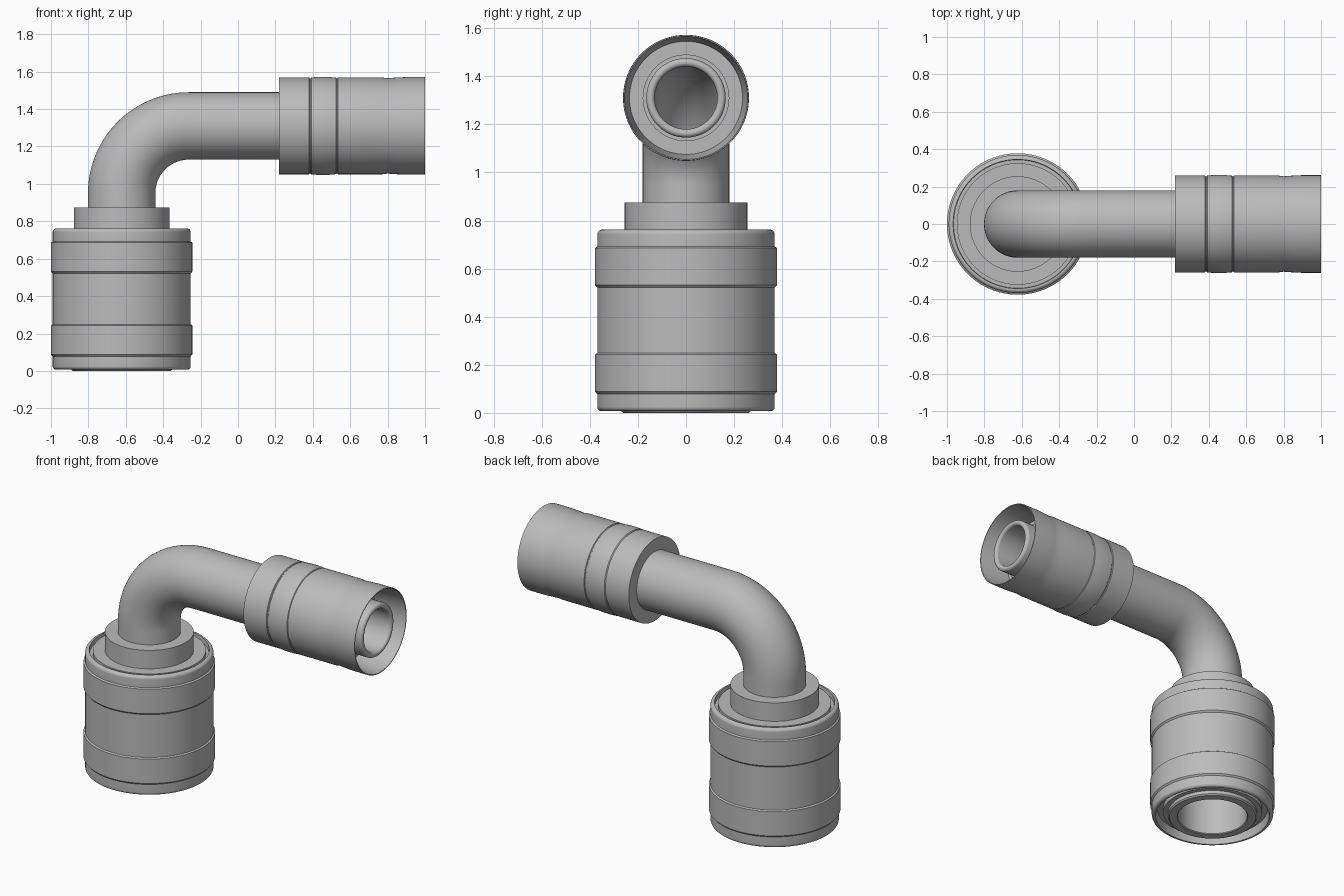
import bpy, bmesh, math
from mathutils import Vector, Matrix

SEG = 96
cube = bpy.data.objects.get("Cube")
if cube:
    bpy.data.objects.remove(cube)

steel = bpy.data.materials.new("grey steel")
steel.use_nodes = True
grey = (0.5, 0.5, 0.5, 1)
steel.diffuse_color = grey
steel.node_tree.nodes["Principled BSDF"].inputs["Base Color"].default_value = grey

CX, CZ = -0.622, 1.31           # upright axis and level axis
BEND = 0.36                     # bend radius of the pipe
UPRIGHT = Matrix.Translation((CX, 0, 0))
LEVEL = Matrix.Translation((0, 0, CZ)) @ Matrix.Rotation(math.pi / 2, 4, 'Y')


def skin(name, rings, closed=False):
    """Join rings of points into a smooth surface."""
    bm = bmesh.new()
    loops = [[bm.verts.new(p) for p in ring] for ring in rings]
    pairs = list(zip(loops, loops[1:]))
    if closed:
        pairs.append((loops[-1], loops[0]))
    for a, b in pairs:
        for i in range(SEG):
            j = (i + 1) % SEG
            bm.faces.new((a[i], a[j], b[j], b[i]))
    bmesh.ops.recalc_face_normals(bm, faces=bm.faces)
    mesh = bpy.data.meshes.new(name)
    bm.to_mesh(mesh)
    bm.free()
    mesh.materials.append(steel)
    ob = bpy.data.objects.new(name, mesh)
    bpy.context.collection.objects.link(ob)
    bpy.ops.object.select_all(action='DESELECT')
    ob.select_set(True)
    bpy.context.view_layer.objects.active = ob
    bpy.ops.object.shade_smooth_by_angle(angle=math.radians(30))
    return ob


def lathe(name, profile, frame):
    """Spin a closed (radius, height) profile around the frame's z axis."""
    angles = [2 * math.pi * i / SEG for i in range(SEG)]
    rings = [[frame @ Vector((r * math.cos(a), r * math.sin(a), h)) for a in angles]
             for r, h in profile]
    return skin(name, rings, closed=True)


def arc(r, h, size, start, end, steps=8):
    """Rounded corner points, angles in degrees."""
    return [(r + size * math.cos(math.radians(start + (end - start) * i / steps)),
             h + size * math.sin(math.radians(start + (end - start) * i / steps)))
            for i in range(steps + 1)]


# Bent pipe: outer wall and bore follow the same path
path = [(Vector((CX, 0, 0.5)), 0)]
for i in range(33):
    t = math.pi / 2 * i / 32
    path.append((Vector((CX + BEND * (1 - math.cos(t)), 0,
                         CZ - BEND + BEND * math.sin(t))), t))
path.append((Vector((0.85, 0, CZ)), math.pi / 2))


def sweep(radius):
    rings = []
    for centre, t in path:
        turn = Matrix.Rotation(t, 3, 'Y')
        rings.append([centre + turn @ Vector((radius * math.cos(a), radius * math.sin(a), 0))
                      for a in (2 * math.pi * i / SEG for i in range(SEG))])
    return rings


skin("bent_pipe", sweep(0.18) + sweep(0.13)[::-1], closed=True)

# Coupler shell with two raised bands, rounded ends and end grooves
R, B = 0.369, 0.378
shell = [(0.21, 0.03), (0.30, 0.03), (0.30, 0.06), (0.335, 0.06), (0.345, 0.007)]
shell += arc(R - 0.018, 0.025, 0.018, -90, 0)
for low, high in ((0.08, 0.247), (0.523, 0.69)):
    shell += [(R, low - 0.002), (B, low + 0.008), (B, high - 0.004), (R, high + 0.002)]
shell += arc(R - 0.02, 0.742, 0.02, 0, 90)
shell += [(0.345, 0.762), (0.343, 0.735), (0.325, 0.735), (0.325, 0.758), (0.21, 0.758)]
lathe("coupler_shell", shell, UPRIGHT)

# Sleeve inside the coupler
lathe("coupler_sleeve", [(0.215, 0), (0.262, 0), (0.27, 0.008), (0.27, 0.6), (0.13, 0.6),
                         (0.13, 0.55), (0.21, 0.55), (0.21, 0.005)], UPRIGHT)

# Collar where the pipe meets the coupler
lathe("coupler_collar", [(0.14, 0.74), (0.255, 0.74), (0.255, 0.875), (0.14, 0.875)], UPRIGHT)

# Crimped hose ferrule, open at its outer end
ferrule = [(0.17, 0.22), (0.259, 0.22), (0.259, 0.38), (0.254, 0.383), (0.254, 0.387),
           (0.259, 0.392), (0.262, 0.43), (0.262, 0.48), (0.258, 0.524), (0.254, 0.527),
           (0.254, 0.531), (0.259, 0.534), (0.259, 0.77), (0.255, 0.80), (0.258, 0.84),
           (0.261, 0.90), (0.261, 1.0), (0.256, 1.0), (0.235, 0.80), (0.17, 0.80)]
lathe("hose_ferrule", ferrule, LEVEL)

# Hose nipple with a rounded lip
nipple = [(0.13, 0.78), (0.165, 0.78)] + arc(0.1475, 0.965, 0.0175, 0, 180, 12)
lathe("hose_nipple", nipple, LEVEL)
